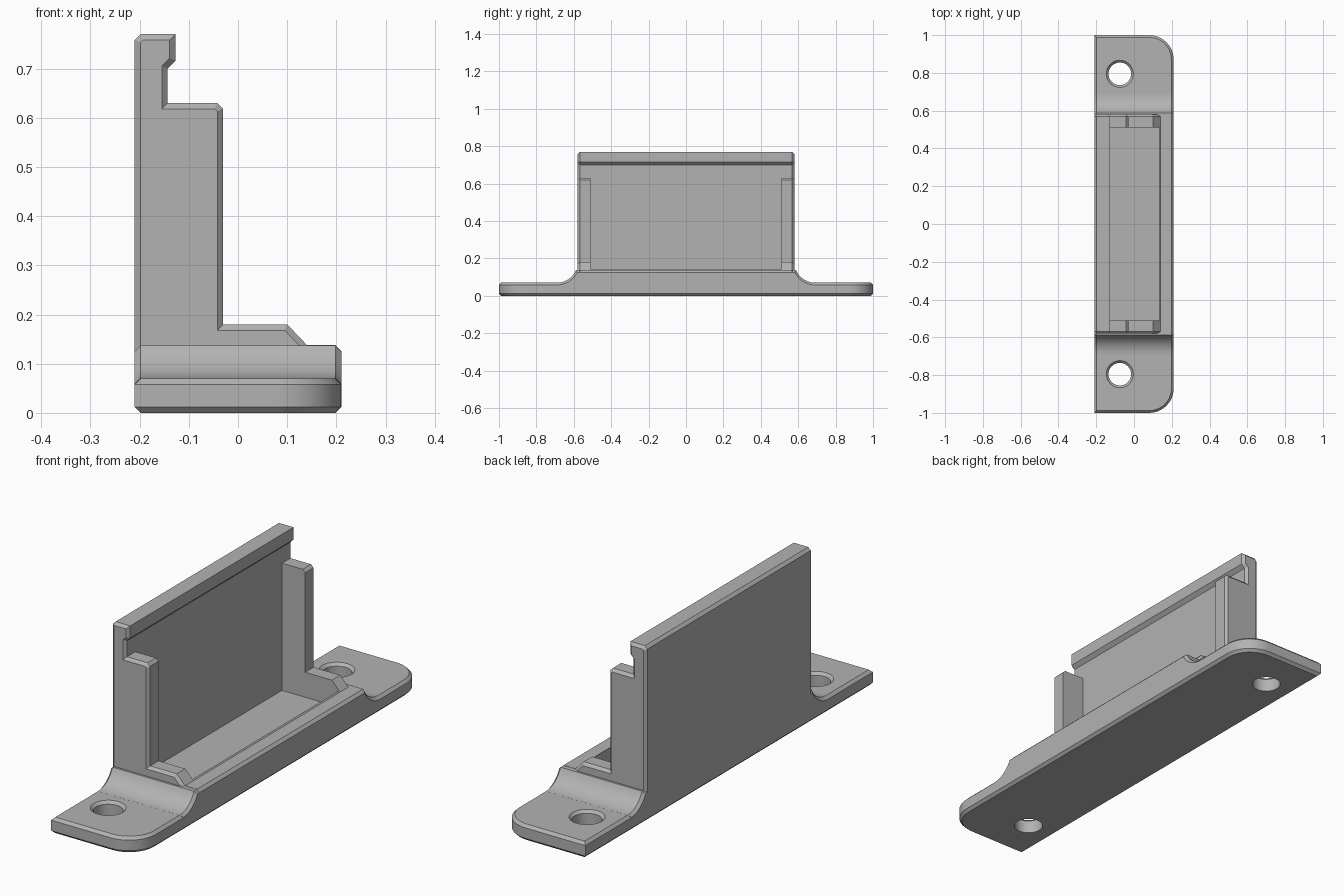
import bpy, bmesh, math
from mathutils import Vector

if "Cube" in bpy.data.objects:
    bpy.data.objects.remove(bpy.data.objects["Cube"], do_unlink=True)

CH = 0.012   # chamfer size used on every outer edge

grey = bpy.data.materials.new("mid grey")
grey.use_nodes = True
grey.diffuse_color = (0.45, 0.45, 0.45, 1)
grey.node_tree.nodes["Principled BSDF"].inputs["Base Color"].default_value = (0.45, 0.45, 0.45, 1)


def inset(points, d):
    """Move a counter-clockwise outline inwards by d with mitred corners."""
    result = []
    for i, p in enumerate(points):
        p = Vector(p)
        a = (p - Vector(points[i - 1])).normalized()
        b = (Vector(points[(i + 1) % len(points)]) - p).normalized()
        na, nb = Vector((-a.y, a.x)), Vector((-b.y, b.x))
        result.append(p + (na + nb) * d / (1 + na.dot(nb)))
    return result


def make_object(name, bm):
    bmesh.ops.recalc_face_normals(bm, faces=bm.faces)
    mesh = bpy.data.meshes.new(name)
    bm.to_mesh(mesh)
    bm.free()
    mesh.materials.append(grey)
    obj = bpy.data.objects.new(name, mesh)
    bpy.context.collection.objects.link(obj)
    return obj


def chamfered_prism(name, outline, low, high, place):
    """Extrude an outline from low to high with chamfered end caps."""
    bm = bmesh.new()
    small = inset(outline, CH)
    rings = []
    for pts, t in ((small, low), (outline, low + CH), (outline, high - CH), (small, high)):
        rings.append([bm.verts.new(place(p[0], p[1], t)) for p in pts])
    n = len(outline)
    for r, s in zip(rings, rings[1:]):
        for i in range(n):
            j = (i + 1) % n
            bm.faces.new((r[i], r[j], s[j], s[i]))
    bm.faces.new(rings[0])
    bm.faces.new(rings[-1])
    return make_object(name, bm)


def arc(cx, cy, r, start, end, steps):
    angles = [math.radians(start + (end - start) * i / steps) for i in range(steps + 1)]
    return [(cx + r * math.cos(a), cy + r * math.sin(a)) for a in angles]


def combine(target, tool, operation):
    mod = target.modifiers.new("combine", 'BOOLEAN')
    mod.object, mod.operation, mod.solver = tool, operation, 'EXACT'
    bpy.context.view_layer.update()
    graph = bpy.context.evaluated_depsgraph_get()
    mesh = bpy.data.meshes.new_from_object(target.evaluated_get(graph))
    target.modifiers.clear()
    target.data = mesh
    bpy.data.objects.remove(tool, do_unlink=True)


# Mounting flange with two rounded front corners
plan = [(-0.21, -1)] + arc(0.08, -0.87, 0.13, -90, 0, 12) + arc(0.08, 0.87, 0.13, 0, 90, 12) + [(-0.21, 1)]
bracket = chamfered_prism("bracket", plan, 0, 0.07, lambda x, y, z: (x, y, z))

# Raised base whose ends sweep down into the flange
sweep = arc(0.69, 0.18, 0.1098, 270, 203, 8)
hump = [(-0.69, 0.03), (0.69, 0.03)] + sweep + [(-y, z) for y, z in reversed(sweep)]
base = chamfered_prism("swept_base", hump, -0.21, 0.21, lambda y, z, x: (x, y, z))
combine(bracket, base, 'UNION')

# Back wall with hooked top, end posts and front lip, in one end profile
profile = [(-0.21, 0.02), (0.21, 0.02), (0.21, 0.126), (0.198, 0.138),
           (0.14, 0.138), (0.1, 0.18), (-0.03, 0.18), (-0.03, 0.618),
           (-0.042, 0.63), (-0.143, 0.63), (-0.143, 0.7), (-0.127, 0.716),
           (-0.127, 0.77), (-0.198, 0.77), (-0.21, 0.758)]
holder = chamfered_prism("holder_body", profile, -0.58, 0.58, lambda x, z, y: (x, y, z))
combine(bracket, holder, 'UNION')

# Tray recess between the posts
bm = bmesh.new()
bmesh.ops.create_cube(bm, size=1)
bmesh.ops.scale(bm, vec=(0.278, 1.02, 0.59), verts=bm.verts)
bmesh.ops.translate(bm, vec=(-0.004, 0, 0.365), verts=bm.verts)
combine(bracket, make_object("recess_cutter", bm), 'DIFFERENCE')

# Screw holes with a chamfered rim
for side in (-1, 1):
    bm = bmesh.new()
    rings = []
    for r, z in ((0.06, -0.05), (0.06, 0.058), (0.072, 0.07), (0.072, 0.1)):
        rings.append([bm.verts.new((x, y, z)) for x, y in arc(-0.075, side * 0.795, r, 0, 348.75, 31)])
    for r, s in zip(rings, rings[1:]):
        for i in range(len(r)):
            bm.faces.new((r[i - 1], r[i], s[i], s[i - 1]))
    bm.faces.new(rings[0])
    bm.faces.new(rings[-1])
    combine(bracket, make_object("hole_cutter", bm), 'DIFFERENCE')

# Smooth curved surfaces, keep the chamfers crisp
bpy.ops.object.select_all(action='DESELECT')
bracket.select_set(True)
bpy.context.view_layer.objects.active = bracket
bpy.ops.object.shade_smooth_by_angle(angle=math.radians(25))
